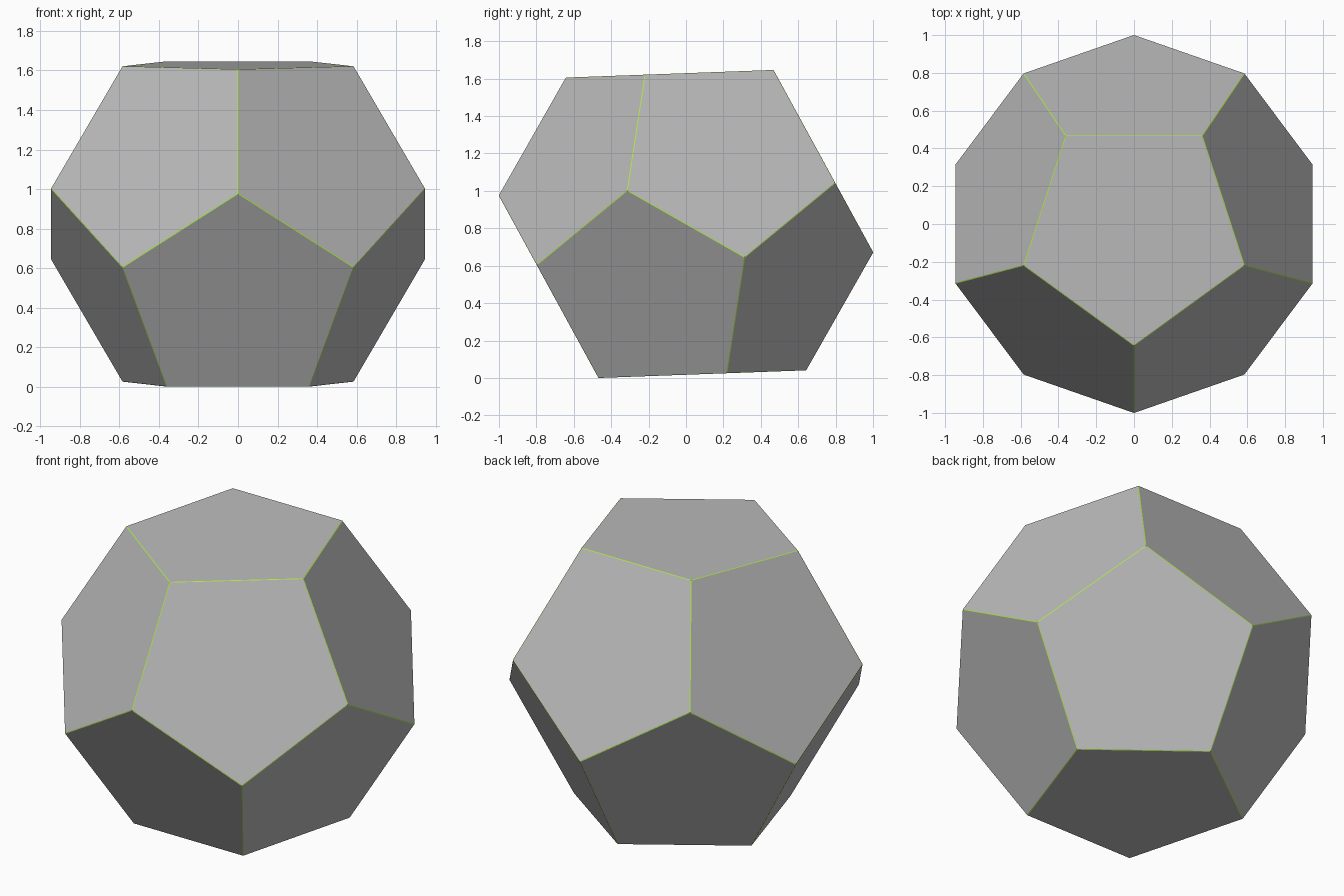
import bpy, bmesh
from math import sin, cos, radians, sqrt
from mathutils import Matrix

if "Cube" in bpy.data.objects:
    bpy.data.objects.remove(bpy.data.objects["Cube"])

PHI = (1 + sqrt(5)) / 2
EDGE = 0.7235
TILT = radians(2.1)

# regular dodecahedron proportions
r = 0.85065 * EDGE          # cap pentagon radius
h = 1.11352 * EDGE          # half height between opposite faces
hm = h / (PHI ** 3)         # height of the middle rings

# hull of four five-point rings
bm = bmesh.new()
for radius, z in ((r, h), (r * PHI, hm)):
    for k in range(5):
        a = radians(-90 + 72 * k)
        x, y = radius * cos(a), radius * sin(a)
        bm.verts.new((x, y, z))
        bm.verts.new((-x, -y, -z))
bmesh.ops.convex_hull(bm, input=bm.verts)
bmesh.ops.dissolve_limit(bm, angle_limit=radians(5), verts=bm.verts, edges=bm.edges)

# hairline coloured seams along every edge
bmesh.ops.bevel(bm, geom=bm.edges[:], offset=0.003, offset_type='OFFSET',
                segments=1, affect='EDGES', material=1)

# slight tilt, then stand on the floor
bmesh.ops.rotate(bm, verts=bm.verts, cent=(0, 0, 0), matrix=Matrix.Rotation(TILT, 3, 'X'))
low = min(v.co.z for v in bm.verts)
bmesh.ops.translate(bm, verts=bm.verts, vec=(0, 0, -low))
bmesh.ops.recalc_face_normals(bm, faces=bm.faces)

mesh = bpy.data.meshes.new("dodecahedron")
bm.to_mesh(mesh)
bm.free()
for name, colour in (("panel_grey", (0.5, 0.5, 0.5, 1)), ("seam_green", (0.4, 0.8, 0.05, 1))):
    mat = bpy.data.materials.new(name)
    mat.diffuse_color = colour
    mat.use_nodes = True
    mat.node_tree.nodes["Principled BSDF"].inputs["Base Color"].default_value = mat.diffuse_color
    mesh.materials.append(mat)
obj = bpy.data.objects.new("dodecahedron", mesh)
bpy.context.collection.objects.link(obj)
